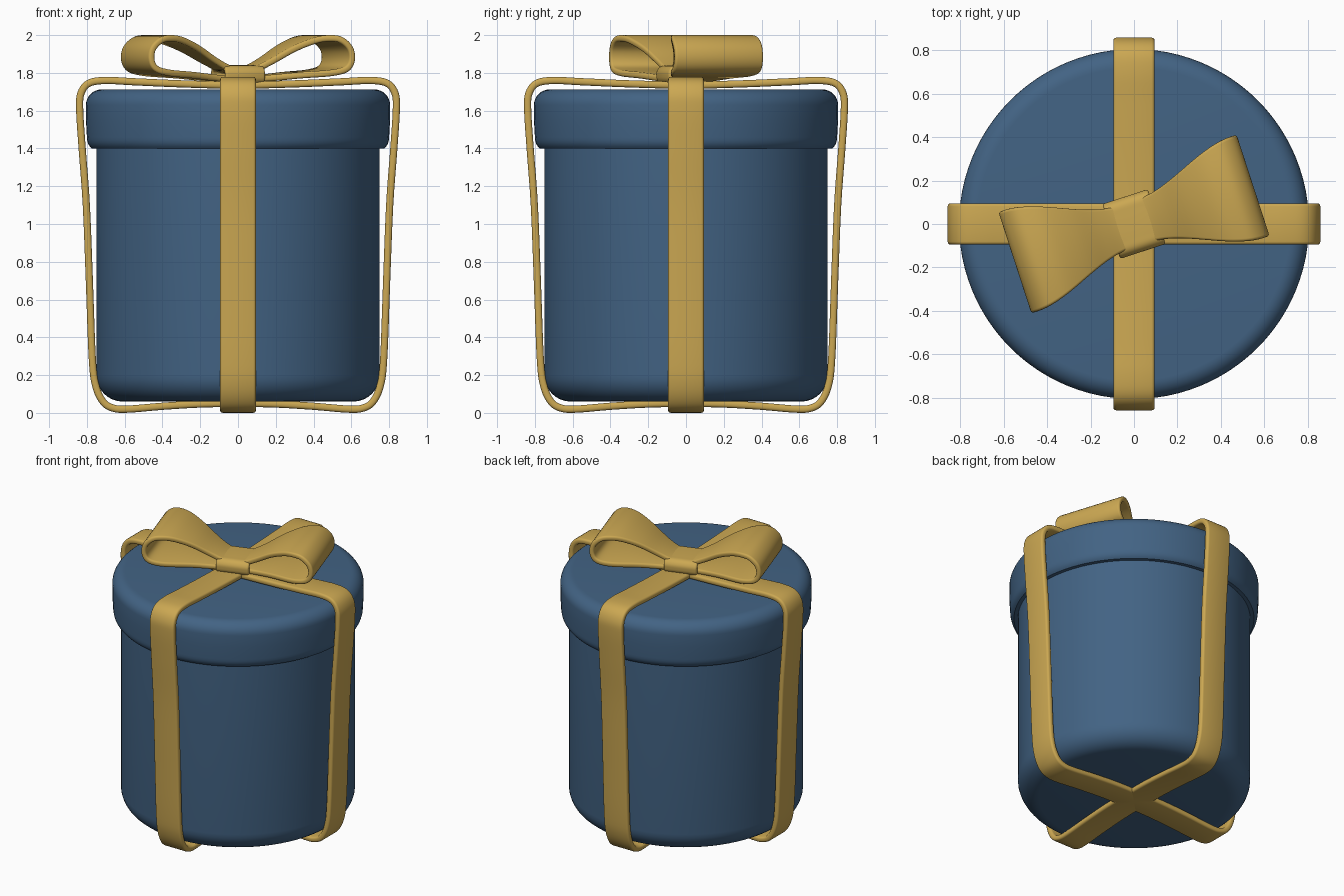
import bpy, bmesh, math
from mathutils import Vector, Matrix

if "Cube" in bpy.data.objects:
    bpy.data.objects.remove(bpy.data.objects["Cube"])


def material(name, rgb):
    m = bpy.data.materials.new(name)
    m.diffuse_color = (*rgb, 1)
    m.use_nodes = True
    m.node_tree.nodes["Principled BSDF"].inputs["Base Color"].default_value = m.diffuse_color
    return m


BLUE = material("blue_card", (0.055, 0.125, 0.23))
GOLD = material("gold_ribbon", (0.60, 0.39, 0.085))


def finish(bm, name, mat):
    bmesh.ops.remove_doubles(bm, verts=bm.verts, dist=1e-5)
    bmesh.ops.recalc_face_normals(bm, faces=bm.faces)
    me = bpy.data.meshes.new(name)
    bm.to_mesh(me)
    bm.free()
    me.materials.append(mat)
    me.shade_smooth()
    me.set_sharp_from_angle(angle=math.radians(40))
    ob = bpy.data.objects.new(name, me)
    bpy.context.collection.objects.link(ob)
    return ob


def arc(cx, cz, rx, rz, a0, a1, n=8):
    return [(cx + rx * math.cos(math.radians(a0 + (a1 - a0) * i / n)),
             cz + rz * math.sin(math.radians(a0 + (a1 - a0) * i / n))) for i in range(n + 1)]


def lathe(name, profile, mat, segs=96):
    bm = bmesh.new()
    vs = [bm.verts.new((r, 0, z)) for r, z in profile]
    es = [bm.edges.new(p) for p in zip(vs, vs[1:])]
    bmesh.ops.spin(bm, geom=vs + es, cent=(0, 0, 0), axis=(0, 0, 1),
                   angle=2 * math.pi, steps=segs)
    return finish(bm, name, mat)


def smooth_path(pts, closed, n=5):
    """Catmull-Rom curve through the points."""
    P = [Vector(p) for p in pts]
    c = len(P)
    at = (lambda i: P[i % c]) if closed else (lambda i: P[max(0, min(c - 1, i))])
    out = []
    for i in range(c if closed else c - 1):
        a, b, d, e = at(i - 1), at(i), at(i + 1), at(i + 2)
        for k in range(n):
            t = k / n
            out.append(0.5 * (2 * b + (d - a) * t + (2 * a - 5 * b + 4 * d - e) * t * t
                              + (3 * b - a - 3 * d + e) * t ** 3))
    return out if closed else out + [P[-1]]


def ribbon(name, pts, half_width, thick, closed, angle):
    """Sweep a rounded strip along a path in the (s, z) plane, turned about z."""
    path = smooth_path(pts, closed)
    rot = Matrix.Rotation(math.radians(angle), 3, 'Z')
    h = thick / 2
    r = h * 0.75
    n = len(path)
    bm = bmesh.new()
    rings = []
    for i, p in enumerate(path):
        if closed:
            tan = path[(i + 1) % n] - path[i - 1]
        else:
            tan = path[min(i + 1, n - 1)] - path[max(i - 1, 0)]
        tan.normalize()
        nor = Vector((-tan.y, tan.x))
        w = half_width(abs(p.x))
        ring = []
        for sx, sy, a0 in ((1, 1, 0), (-1, 1, 90), (-1, -1, 180), (1, -1, 270)):
            for dw, dt in arc(sx * (w - r), sy * (h - r), r, r, a0, a0 + 90, 3):
                q = p + nor * dt
                ring.append(bm.verts.new(rot @ Vector((q.x, dw, q.y))))
        rings.append(ring)
    m = len(rings[0])
    for i in range(n if closed else n - 1):
        a, b = rings[i], rings[(i + 1) % n]
        for k in range(m):
            bm.faces.new((a[k], a[(k + 1) % m], b[(k + 1) % m], b[k]))
    if not closed:
        bm.faces.new(rings[0])
        bm.faces.new(rings[-1])
    return finish(bm, name, GOLD)


# Round box with a softened base
lathe("box_body", [(0, 0.06)] + arc(0.61, 0.20, 0.14, 0.14, -90, 0) + [(0.75, 1.45), (0, 1.45)], BLUE)

# Overhanging lid with a rounded rim
lathe("box_lid", [(0, 1.40), (0.775, 1.40)] + arc(0.765, 1.46, 0.035, 0.06, -60, 0, 4)
      + [(0.805, 1.55)] + arc(0.72, 1.63, 0.085, 0.083, 0, 90) + [(0, 1.713)], BLUE)

# Two straps wrapped around the box, crossing above and below
side = [(0.3, 1.742), (0.55, 1.753), (0.70, 1.76), (0.79, 1.745), (0.832, 1.69), (0.838, 1.6),
        (0.825, 1.4), (0.803, 1.1), (0.787, 0.7), (0.772, 0.3), (0.755, 0.15), (0.715, 0.06),
        (0.66, 0.025), (0.58, 0.02), (0.4, 0.035), (0.2, 0.047)]
strap = [(0, 1.735)] + side + [(0, 0.05)] + [(-x, z) for x, z in reversed(side)]
for name, ang in (("strap_side_to_side", 0), ("strap_front_to_back", 90)):
    ribbon(name, strap, lambda s: 0.095, 0.038, True, ang)

# Bow loops, flaring outward from the knot
BOW = 18


def flare(s):
    t = min(1, max(0, (s - 0.05) / 0.5))
    return 0.103 + 0.142 * t * t * (3 - 2 * t)


loop = [(0, 1.765), (0.15, 1.773), (0.3, 1.788), (0.45, 1.80), (0.53, 1.822), (0.558, 1.87),
        (0.548, 1.93), (0.50, 1.974), (0.44, 1.983), (0.37, 1.972), (0.27, 1.93),
        (0.16, 1.865), (0.07, 1.82), (0, 1.805)]
for name, ang in (("bow_loop_right", BOW), ("bow_loop_left", BOW + 180)):
    ribbon(name, loop, flare, 0.034, False, ang)

# Knot band around the middle of the bow
half = [(0.06, 1.825), (0.098, 1.822), (0.115, 1.805), (0.117, 1.785), (0.112, 1.765), (0.09, 1.752)]
knot = [(0, 1.826)] + half + [(0, 1.75)] + [(-x, z) for x, z in reversed(half)]
ribbon("bow_knot", knot, lambda s: 0.11, 0.03, True, BOW + 90)
